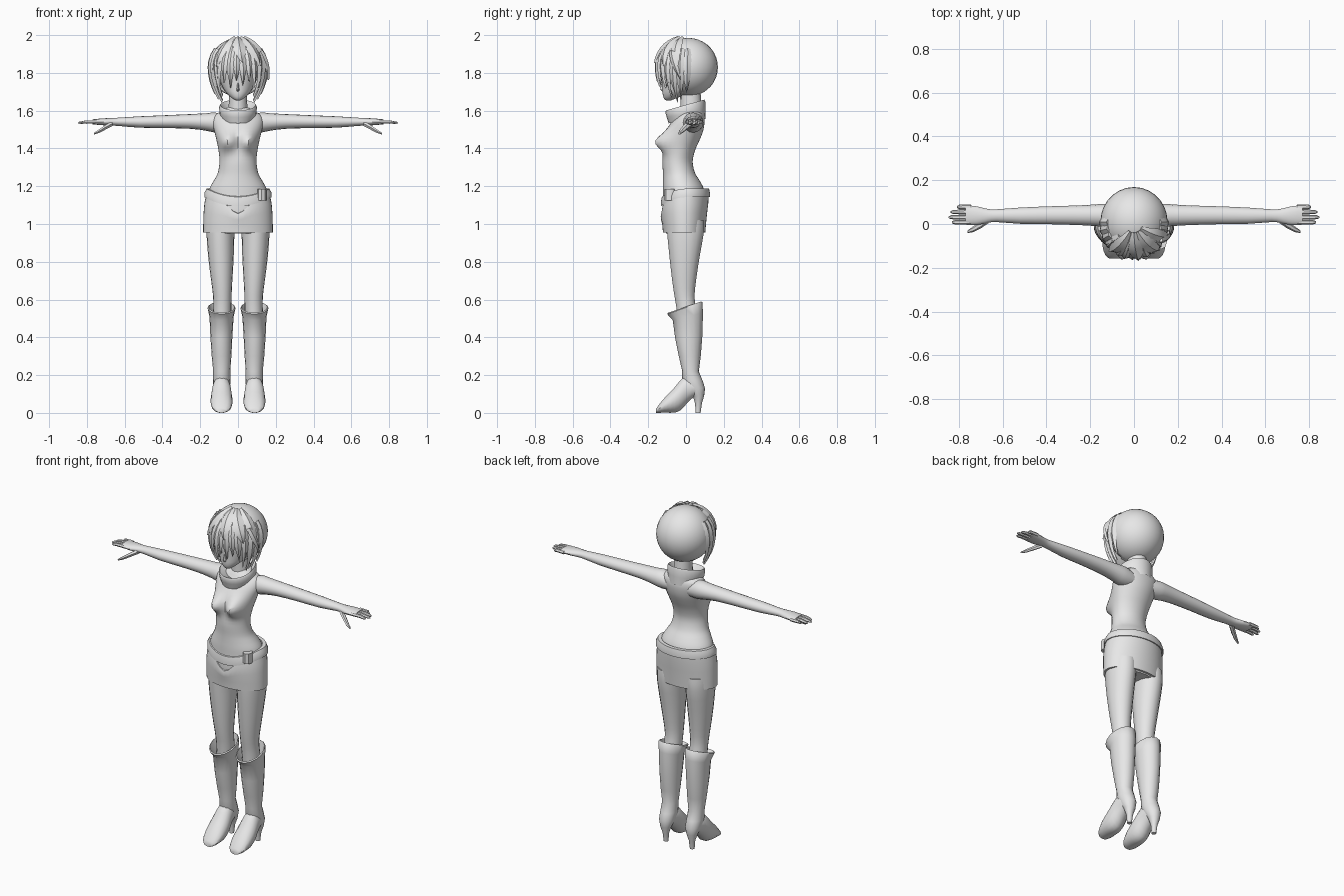
import bpy, bmesh, math
from mathutils import Vector

grey = bpy.data.materials.new("plain_grey")
grey.diffuse_color = (0.8, 0.8, 0.8, 1)


def finish(name, bm, angle=40):
    bmesh.ops.recalc_face_normals(bm, faces=bm.faces)
    me = bpy.data.meshes.new(name)
    bm.to_mesh(me)
    bm.free()
    me.materials.append(grey)
    me.shade_smooth()
    me.set_sharp_from_angle(angle=math.radians(angle))
    ob = bpy.data.objects.new(name, me)
    bpy.context.collection.objects.link(ob)
    return ob


def smooth_rings(rings, sub):
    """Catmull-Rom interpolation between cross-sections."""
    out = []
    for i in range(len(rings) - 1):
        p = [rings[max(0, min(len(rings) - 1, i + k))] for k in (-1, 0, 1, 2)]
        for s in range(sub):
            t = s / sub
            out.append([0.5 * (2 * b + (c - a) * t + (2 * a - 5 * b + 4 * c - d) * t * t
                               + (3 * b - a - 3 * c + d) * t ** 3) for a, b, c, d in zip(*p)])
    return out + [rings[-1]]


def loft(name, rings, axis="z", seg=16, sub=1, side=1, caps=True, warp=None, angle=40):
    """Skin elliptical rings (t, a, b, radius_a, radius_b, tilt) along an axis."""
    rings = [tuple(r) + (0,) * (6 - len(r)) for r in rings]
    if sub > 1:
        rings = smooth_rings(rings, sub)
    bm = bmesh.new()
    loops = []
    for t, a, b, ra, rb, tilt in rings:
        loop = []
        for k in range(seg):
            th = 2 * math.pi * k / seg
            u, v = a + ra * math.cos(th), b + rb * math.sin(th)
            w = t + tilt * rb * math.sin(th)
            co = {"z": (u, v, w), "x": (w, u, v), "y": (u, w, v)}[axis]
            co = Vector(warp(*co) if warp else co)
            co.x *= side
            loop.append(bm.verts.new(co))
        loops.append(loop)
    for l0, l1 in zip(loops, loops[1:]):
        for k in range(seg):
            j = (k + 1) % seg
            bm.faces.new((l0[k], l0[j], l1[j], l1[k]))
    if caps:
        bm.faces.new(loops[0])
        bm.faces.new(loops[-1])
    return finish(name, bm, angle)


def rod(name, points, side):
    """Tapered finger through (x, y, z, radius) points."""
    loft(name, [(x, y, z, r, r * 0.85) for x, y, z, r in points], "x", 6, side=side)


# torso with a shaped bust
def bust(x, y, z):
    if y < -0.02:
        g = math.exp(-((abs(x) - 0.058) / 0.042) ** 2 - ((z - 1.435) / 0.048) ** 2)
        y -= 0.062 * g * min(1, (-0.02 - y) / 0.05)
    return x, y, z


loft("torso", [
    (0.95, 0, -0.01, 0.15, 0.095), (1.05, 0, -0.01, 0.165, 0.115),
    (1.14, 0, -0.01, 0.16, 0.113), (1.19, 0, -0.015, 0.150, 0.108),
    (1.23, 0, -0.025, 0.128, 0.097), (1.27, 0, -0.037, 0.107, 0.085),
    (1.33, 0, -0.045, 0.098, 0.08), (1.39, 0, -0.035, 0.103, 0.083),
    (1.44, 0, -0.022, 0.113, 0.092), (1.49, 0, -0.008, 0.125, 0.098),
    (1.54, 0, 0.01, 0.135, 0.088), (1.575, 0, 0.022, 0.125, 0.072),
    (1.60, 0, 0.025, 0.08, 0.06), (1.62, 0, 0.03, 0.05, 0.05)],
    seg=36, sub=3, warp=bust)

# neck and loose collar
loft("neck", [(1.55, 0, 0.03, 0.055, 0.06), (1.65, 0, 0.025, 0.048, 0.055),
              (1.74, 0, 0.02, 0.05, 0.055)])
loft("collar", [
    (1.59, 0, 0.01, 0.06, 0.06, 0.25), (1.625, 0, -0.002, 0.088, 0.095, 0.28),
    (1.63, 0, -0.004, 0.094, 0.102, 0.28), (1.62, 0, -0.004, 0.1, 0.106, 0.26),
    (1.585, 0, 0.0, 0.098, 0.102, 0.2), (1.545, 0, 0.006, 0.085, 0.098, 0.12)],
    seg=24, caps=False, angle=60)

# head and nose
loft("head", [
    (1.655, 0, -0.092, 0.012, 0.014), (1.665, 0, -0.085, 0.03, 0.032),
    (1.69, 0, -0.058, 0.058, 0.066), (1.72, 0, -0.025, 0.08, 0.1),
    (1.77, 0, 0.0, 0.102, 0.128), (1.83, 0, 0.005, 0.117, 0.138),
    (1.90, 0, 0.005, 0.112, 0.13), (1.95, 0, 0.005, 0.08, 0.09),
    (1.98, 0, 0.005, 0.03, 0.03)], seg=24, sub=2)
loft("nose", [(1.70, 0, -0.11, 0.009, 0.014), (1.712, 0, -0.115, 0.009, 0.022),
              (1.75, 0, -0.115, 0.004, 0.012)], seg=8)

# hair cap, open over the face
bm = bmesh.new()
bmesh.ops.create_uvsphere(bm, u_segments=28, v_segments=18, radius=1)
for v in bm.verts:
    v.co = Vector((v.co.x * 0.153, 0.012 + v.co.y * 0.157, 1.83 + v.co.z * 0.155))
gone = [f for f in bm.faces
        if f.calc_center_median().y < -0.035 and f.calc_center_median().z < 1.88]
bmesh.ops.delete(bm, geom=gone, context="FACES")
cap = finish("hair_cap", bm)
sol = cap.modifiers.new("thickness", "SOLIDIFY")
sol.thickness = 0.012


def hair_point(az, el, off):
    """Point over the head; negative elevation hangs downwards."""
    az, e = math.radians(az), math.radians(el)
    r = math.cos(e) if e > 0 else 1 - 0.3 * e * e
    z = 1.83 + (0.157 + off) * (math.sin(e) if e > 0 else e)
    return Vector(((0.154 + off) * r * math.sin(az), -(0.16 + off) * r * math.cos(az), z))


def strand(name, az0, el0, az1, el1, width, off=0.0, steps=7):
    """Pointed lock of hair with a raised middle ridge."""
    bm = bmesh.new()
    rows = []
    for i in range(steps + 1):
        t = i / steps
        w = width * (1 - t ** 2.2) * (0.75 + 0.25 * min(1, 3 * t)) + 0.3
        az, el = az0 + (az1 - az0) * t, el0 + (el1 - el0) * t
        rows.append([bm.verts.new(hair_point(az + d * w, el, off + o))
                     for d, o in ((-0.5, -0.004), (0, 0.005), (0.5, -0.004), (0, -0.01))])
    for r0, r1 in zip(rows, rows[1:]):
        for k in range(4):
            j = (k + 1) % 4
            bm.faces.new((r0[k], r0[j], r1[j], r1[k]))
    bm.faces.new(rows[0])
    bm.faces.new(rows[-1])
    finish(name, bm)


# fringe over the forehead, then longer locks at the sides
fringe = [(-62, -46), (-46, -36), (-31, -30), (-17, -40), (-3, -27),
          (11, -36), (25, -28), (39, -40), (54, -34)]
for az, tip in fringe:
    strand("fringe_lock", az * 0.8, 55, az, tip, 23)
for s in (-1, 1):
    for az, tip, w in ((52, -56, 17), (66, -66, 22), (80, -60, 24), (94, -50, 22)):
        strand("side_lock", s * az, 38, s * (az - 3), tip, w, 0.002)
strand("stray_lock", 60, 30, 80, -22, 14, 0.016)
# swept crown locks
for az0, az1, el1, w in ((-30, -44, 0, 34), (0, 8, 8, 42), (28, 46, 2, 44), (60, 72, -8, 34)):
    strand("crown_lock", az0, 76, az1, el1, w, 0.008)

# belt and skirt
def belt_drop(x, y, z):
    f = max(0, -y / 0.13)
    return x, y, z - 0.045 * f * f


def skirt_notch(x, y, z):
    if y < 0 and z > 1.0:
        k = (z - 1.0) / 0.15
        z -= k * (0.03 * (y / 0.13) ** 2 + 0.065 * math.exp(-(x / 0.06) ** 2))
    return x, y, z


loft("skirt", [
    (0.955, 0, -0.01, 0.173, 0.1), (0.955, 0, -0.01, 0.184, 0.112),
    (1.0, 0, -0.01, 0.184, 0.116), (1.06, 0, -0.01, 0.182, 0.122),
    (1.11, 0, -0.008, 0.178, 0.126), (1.15, 0, -0.005, 0.17, 0.125),
    (1.15, 0, -0.005, 0.155, 0.11)], seg=40, caps=False, warp=skirt_notch)
loft("belt", [
    (1.145, 0, -0.003, 0.155, 0.11), (1.142, 0, -0.003, 0.178, 0.13),
    (1.165, 0, -0.003, 0.178, 0.13), (1.187, 0, -0.003, 0.166, 0.125),
    (1.187, 0, -0.003, 0.145, 0.105)], seg=40, caps=False, warp=belt_drop)
loft("belt_buckle", [(1.125, 0.125, -0.085, 0.025, 0.03), (1.185, 0.125, -0.085, 0.025, 0.03)],
     seg=8)

for s, tag in ((1, "left"), (-1, "right")):
    # arm, hand and fingers
    loft(tag + "_arm", [
        (0.06, 0.035, 1.53, 0.05, 0.045), (0.12, 0.038, 1.537, 0.054, 0.053),
        (0.17, 0.04, 1.54, 0.05, 0.046), (0.25, 0.04, 1.543, 0.045, 0.039),
        (0.38, 0.04, 1.542, 0.041, 0.034), (0.52, 0.038, 1.54, 0.037, 0.03),
        (0.63, 0.038, 1.541, 0.029, 0.022), (0.67, 0.037, 1.541, 0.032, 0.02),
        (0.72, 0.038, 1.541, 0.043, 0.018), (0.77, 0.042, 1.541, 0.044, 0.013)],
        "x", 16, 2, s)
    for y, tip in ((0.078, 0.81), (0.055, 0.838), (0.031, 0.847), (0.008, 0.832)):
        rod(tag + "_finger", [(0.745, y, 1.541, 0.012), (0.80, y, 1.541, 0.0105),
                              (tip - 0.01, y, 1.537, 0.009), (tip, y, 1.535, 0.004)], s)
    rod(tag + "_thumb", [(0.665, 0.022, 1.532, 0.018), (0.70, -0.003, 1.513, 0.017),
                         (0.735, -0.024, 1.492, 0.013), (0.762, -0.036, 1.478, 0.006)], s)
    # leg
    loft(tag + "_leg", [
        (1.02, 0.09, -0.005, 0.075, 0.1), (0.95, 0.093, -0.003, 0.074, 0.098),
        (0.82, 0.09, -0.008, 0.067, 0.08), (0.70, 0.086, -0.01, 0.056, 0.064),
        (0.62, 0.083, -0.008, 0.049, 0.054), (0.56, 0.083, 0.0, 0.048, 0.052),
        (0.48, 0.085, 0.01, 0.048, 0.055)], seg=18, sub=2, side=s)
    # boot shaft running down into the thin heel
    loft(tag + "_boot", [
        (0.49, 0.085, 0.01, 0.05, 0.056, 0.2), (0.56, 0.087, -0.007, 0.069, 0.088, 0.34),
        (0.555, 0.087, -0.007, 0.074, 0.093, 0.34), (0.51, 0.087, 0.01, 0.064, 0.08, 0.25),
        (0.40, 0.088, 0.014, 0.058, 0.072), (0.30, 0.087, 0.02, 0.052, 0.058),
        (0.22, 0.086, 0.024, 0.045, 0.044), (0.17, 0.086, 0.034, 0.046, 0.054),
        (0.13, 0.086, 0.05, 0.044, 0.051), (0.09, 0.086, 0.066, 0.032, 0.03),
        (0.05, 0.086, 0.066, 0.018, 0.018), (0.0, 0.086, 0.064, 0.013, 0.013)],
        seg=16, side=s, angle=55)
    # foot wedge with raised arch
    foot = [(-0.158, 0.0, 0.022, 0.026), (-0.14, 0.0, 0.048, 0.045), (-0.105, 0.0, 0.09, 0.056),
            (-0.06, 0.0, 0.137, 0.058), (-0.025, 0.015, 0.18, 0.054), (0.01, 0.055, 0.2, 0.047),
            (0.05, 0.09, 0.18, 0.042)]
    loft(tag + "_foot", [(y, 0.087, (lo + hi) / 2, w, (hi - lo) / 2) for y, lo, hi, w in foot],
         "y", 14, 2, s, warp=lambda x, y, z: (x, y, max(z, 0.0)))
